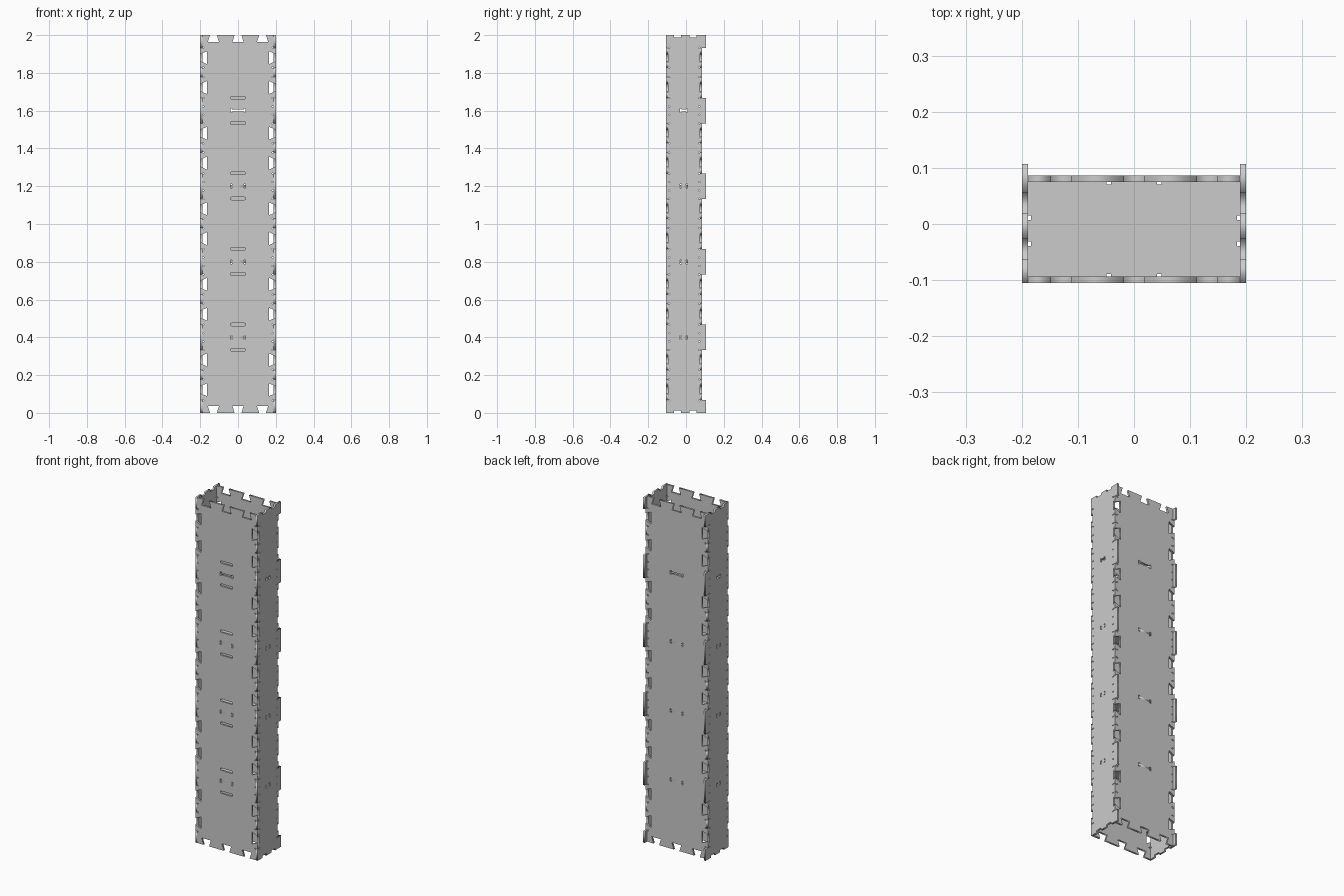
import bpy, math
from mathutils import Matrix

if "Cube" in bpy.data.objects:
    bpy.data.objects.remove(bpy.data.objects["Cube"])

T = 0.011                       # sheet thickness
W, Y0, Y1, H = 0.2, -0.105, 0.086, 2.0
SHELF_Y = -0.012                # centre of the shelf tabs on the side panels
LEVELS = [0.4, 0.8, 1.2, 1.6]


def sheet(name, outline, holes, matrix):
    """Cut a flat sheet with holes from a filled 2D curve."""
    cu = bpy.data.curves.new(name, 'CURVE')
    cu.dimensions = '2D'
    cu.fill_mode = 'BOTH'
    cu.extrude = T / 2
    for pts in [outline] + holes:
        sp = cu.splines.new('POLY')
        sp.points.add(len(pts) - 1)
        for p, (x, y) in zip(sp.points, pts):
            p.co = (x, y, 0, 1)
        sp.use_cyclic_u = True
    tmp = bpy.data.objects.new(name + "_curve", cu)
    bpy.context.collection.objects.link(tmp)
    dg = bpy.context.evaluated_depsgraph_get()
    me = bpy.data.meshes.new_from_object(tmp.evaluated_get(dg))
    bpy.data.objects.remove(tmp)
    me.transform(matrix)
    me.name = name
    ob = bpy.data.objects.new(name, me)
    bpy.context.collection.objects.link(ob)
    return ob


def dot(x, y, r=0.0035):
    return [(x + r * math.cos(a * math.pi / 4), y + r * math.sin(a * math.pi / 4)) for a in range(8)]


def capsule(cy, half, r):
    pts = []
    for s in (1, -1):
        for i in range(9):
            a = -math.pi / 2 + math.pi * i / 8
            pts.append((s * (half - r + r * math.cos(a)), cy + s * r * math.sin(a)))
    return pts


def shelf_slot(cx, cy, half):
    """Slot with corner reliefs at both ends."""
    h, e, i = T / 2, 0.0105, half - 0.008
    q = [(-half, -e), (-i, -e), (-i, -h), (i, -h), (i, -e), (half, -e)]
    return [(cx + x, cy + y) for x, y in q + [(-x, -y) for x, y in q]]


def dovetail(c, n, w, d):
    """Notch points along an edge as (position, depth)."""
    return [(c - n, 0), (c - w, d), (c + w, d), (c + n, 0)]


def side_fingers():
    """Heights where the side panel owns the corner: (low, high, long tab)."""
    out = []
    for k in range(6):
        out.append((max(0, 0.4 * k - 0.067), min(H, 0.4 * k + 0.067), True))
        if k < 5:
            out.append((0.4 * k + 0.178, 0.4 * k + 0.228, False))
    return out


FING = side_fingers()
STEPS = [z for a, b, _ in FING for z in (a, b) if 0 < z < H]
DOTS = STEPS + [0.4 * k + d for k in range(1, 5) for d in (-0.022, 0.022)]


def face_panel(name, y, front):
    # right edge going up: recesses for the side fingers, dovetails between
    edge = []
    for i, (a, b, _) in enumerate(FING):
        edge += [(W - T, a), (W - T, b)]
        if i < len(FING) - 1:
            lo, hi = b, FING[i + 1][0]
            edge.append((W, lo))
            edge += [(W - d, z) for z, d in dovetail((lo + hi) / 2, 0.018, 0.035, 0.037)]
            edge.append((W, hi))
    end = [p for c in (-0.13, 0, 0.13) for p in dovetail(c, 0.018, 0.03, 0.037)]
    outline = [(x, d) for x, d in end] + edge
    outline += [(-x, H - d) for x, d in end] + [(-x, z) for x, z in reversed(edge)]
    holes = [shelf_slot(0, z, 0.041) for z in LEVELS]
    holes += [dot(s * (W - T - 0.005), z) for s in (-1, 1) for z in DOTS]
    if front:
        holes += [capsule(z + d, 0.04, 0.007) for z in LEVELS for d in (-0.065, 0.068)]
    m = Matrix.Translation((0, y, 0)) @ Matrix.Rotation(math.pi / 2, 4, 'X')
    return sheet(name, outline, holes, m)


def side_panel(name, x):
    front_edge, back_edge = [], []
    for a, b, tab in FING:
        out = 0.107 if tab else Y1
        inner = Y1 - T
        front_edge += [(Y0 + T, a), (Y0, a), (Y0, b), (Y0 + T, b)]
        if tab:   # long tabs leave a seat beside the back panel
            back_edge += [(inner, a), (out, a), (out, b), (inner, b)]
        else:
            back_edge += [(inner, a), (out, a), (out, b), (inner, b)]
    # drop the recess points at the very bottom and top
    front_edge, back_edge = front_edge[1:-1], back_edge[1:-1]
    end = [p for c in (-0.045, 0.037) for p in
           [(c - 0.018, 0), (c - 0.018, 0.012), (c + 0.018, 0.012), (c + 0.018, 0)]]
    outline = end + back_edge + [(y, H - d) for y, d in reversed(end)] + front_edge[::-1]
    holes = [shelf_slot(SHELF_Y, z, 0.019) for z in LEVELS]
    holes += [dot(y, z) for z in DOTS for y in (Y0 + T + 0.005, Y1 - T - 0.005)]
    m = Matrix(((0, 0, 1, x), (1, 0, 0, 0), (0, 1, 0, 0), (0, 0, 0, 1)))
    return sheet(name, outline, holes, m)


def tab_edge(c, half):
    """Shelf tab with a relief cut on each side, as (position, outward)."""
    r, d = 0.008, -0.005
    return [(c - half - r, 0), (c - half - r, d), (c - half, d), (c - half, T),
            (c + half, T), (c + half, d), (c + half + r, d), (c + half + r, 0)]


def shelf(name, z):
    xe, ya, yb = W - T, Y0 + T, Y1 - T
    tx, ty = tab_edge(0, 0.041), tab_edge(SHELF_Y, 0.019)
    outline = [(-xe, ya)] + [(p, ya - o) for p, o in tx] + [(xe, ya)]
    outline += [(xe + o, p) for p, o in ty] + [(xe, yb)]
    outline += [(p, yb + o) for p, o in reversed(tx)] + [(-xe, yb)]
    outline += [(-xe - o, p) for p, o in reversed(ty)]
    return sheet(name, outline, [], Matrix.Translation((0, 0, z)))


# Four walls
face_panel("front_panel", Y0 + T / 2, True)
face_panel("back_panel", Y1 - T / 2, False)
side_panel("right_panel", W - T / 2)
side_panel("left_panel", -W + T / 2)

# Inner shelves; the highest slots stay empty
for n, z in enumerate(LEVELS[:3], 1):
    shelf(f"shelf_{n}", z)
